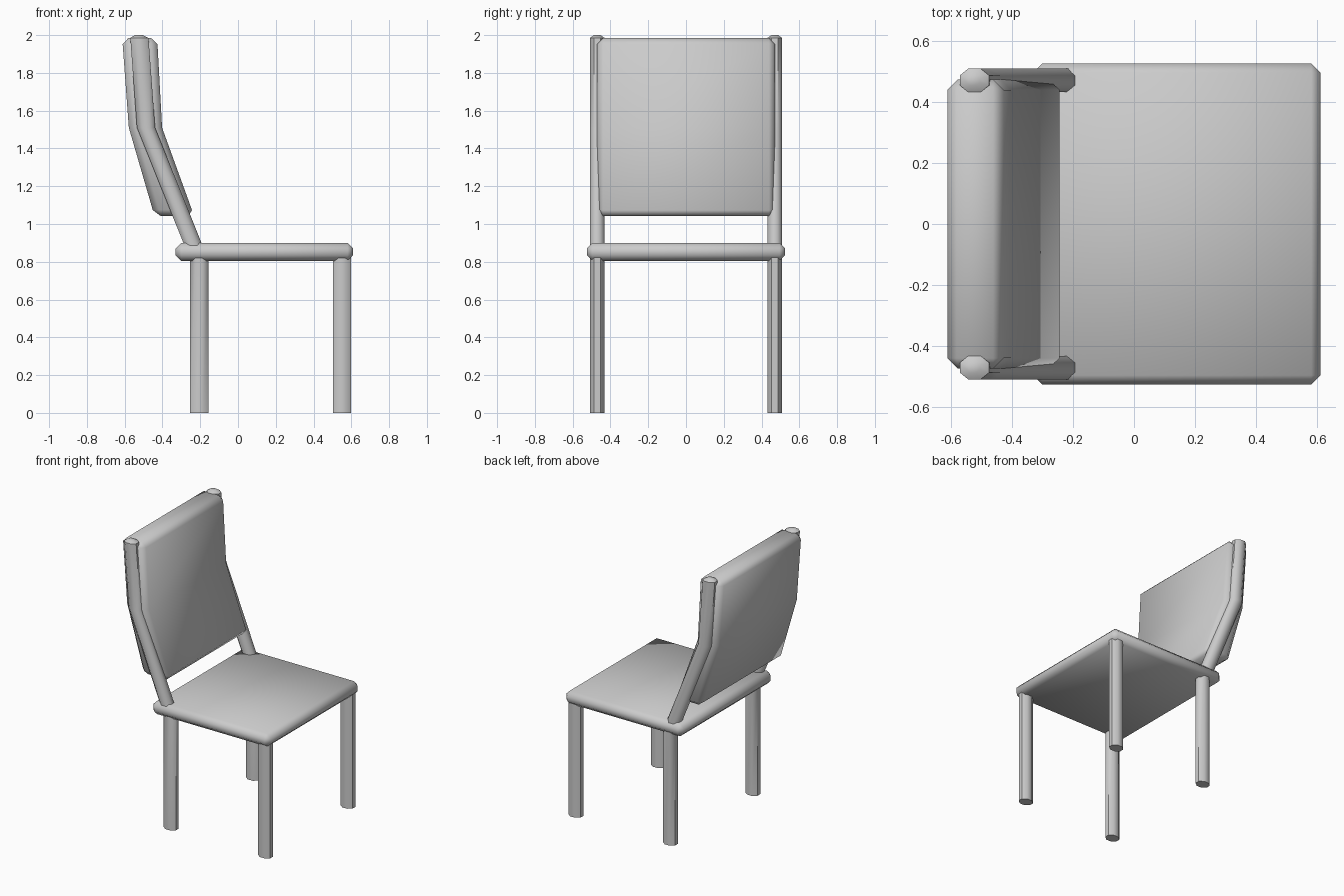
import bpy, bmesh, math
from mathutils import Vector

if "Cube" in bpy.data.objects:
    bpy.data.objects.remove(bpy.data.objects["Cube"])


def finish(name, bm, bevel=0.0):
    bmesh.ops.recalc_face_normals(bm, faces=bm.faces)
    mesh = bpy.data.meshes.new(name)
    bm.to_mesh(mesh)
    bm.free()
    obj = bpy.data.objects.new(name, mesh)
    bpy.context.collection.objects.link(obj)
    if bevel:
        mod = obj.modifiers.new("bevel", 'BEVEL')
        mod.width = bevel
        mod.segments = 1
        mod.limit_method = 'ANGLE'
        mod.angle_limit = math.radians(30)
        mesh.shade_smooth()
    else:
        bpy.ops.object.select_all(action='DESELECT')
        obj.select_set(True)
        bpy.context.view_layer.objects.active = obj
        bpy.ops.object.shade_smooth_by_angle(angle=math.radians(50))
    return obj


def prism(name, profile, half_width, bevel):
    """Extrude an x-z profile along y, with chamfered edges."""
    bm = bmesh.new()
    face = bm.faces.new([bm.verts.new((x, -half_width, z)) for x, z in profile])
    ext = bmesh.ops.extrude_face_region(bm, geom=[face])
    verts = [v for v in ext["geom"] if isinstance(v, bmesh.types.BMVert)]
    bmesh.ops.translate(bm, verts=verts, vec=Vector((0, 2 * half_width, 0)))
    return finish(name, bm, bevel)


def tube(name, y, rings, sides=8):
    """Skin horizontal oval rings given as (x, z, scale)."""
    bm = bmesh.new()
    rows = []
    for x, z, s in rings:
        row = []
        for i in range(sides):
            a = math.tau * (i + 0.5) / sides
            row.append(bm.verts.new((x + 0.052 * s * math.cos(a),
                                     y + 0.042 * s * math.sin(a), z)))
        rows.append(row)
    for lo, hi in zip(rows, rows[1:]):
        for i in range(sides):
            j = (i + 1) % sides
            bm.faces.new((lo[i], lo[j], hi[j], hi[i]))
    bm.faces.new(rows[0])
    bm.faces.new(rows[-1])
    return finish(name, bm)


# Seat slab
prism("seat", [(-0.33, 0.805), (0.61, 0.805), (0.61, 0.9), (-0.33, 0.9)],
      0.525, 0.03)

# Bent back cushion
prism("back_cushion", [(-0.442, 1.042), (-0.232, 1.042), (-0.402, 1.51),
                       (-0.428, 1.985), (-0.613, 1.985), (-0.578, 1.51)],
      0.472, 0.033)

# Straight front legs, and back legs that run on into the bent back posts
for side, y in (("right", 0.47), ("left", -0.47)):
    tube("front_leg_" + side, y, [(0.55, 0, 1), (0.55, 0.85, 1)])
    tube("back_leg_and_post_" + side, y,
         [(-0.205, 0, 1), (-0.205, 0.81, 1), (-0.487, 1.51, 1),
          (-0.522, 1.985, 1), (-0.525, 2.0, 0.45)])
